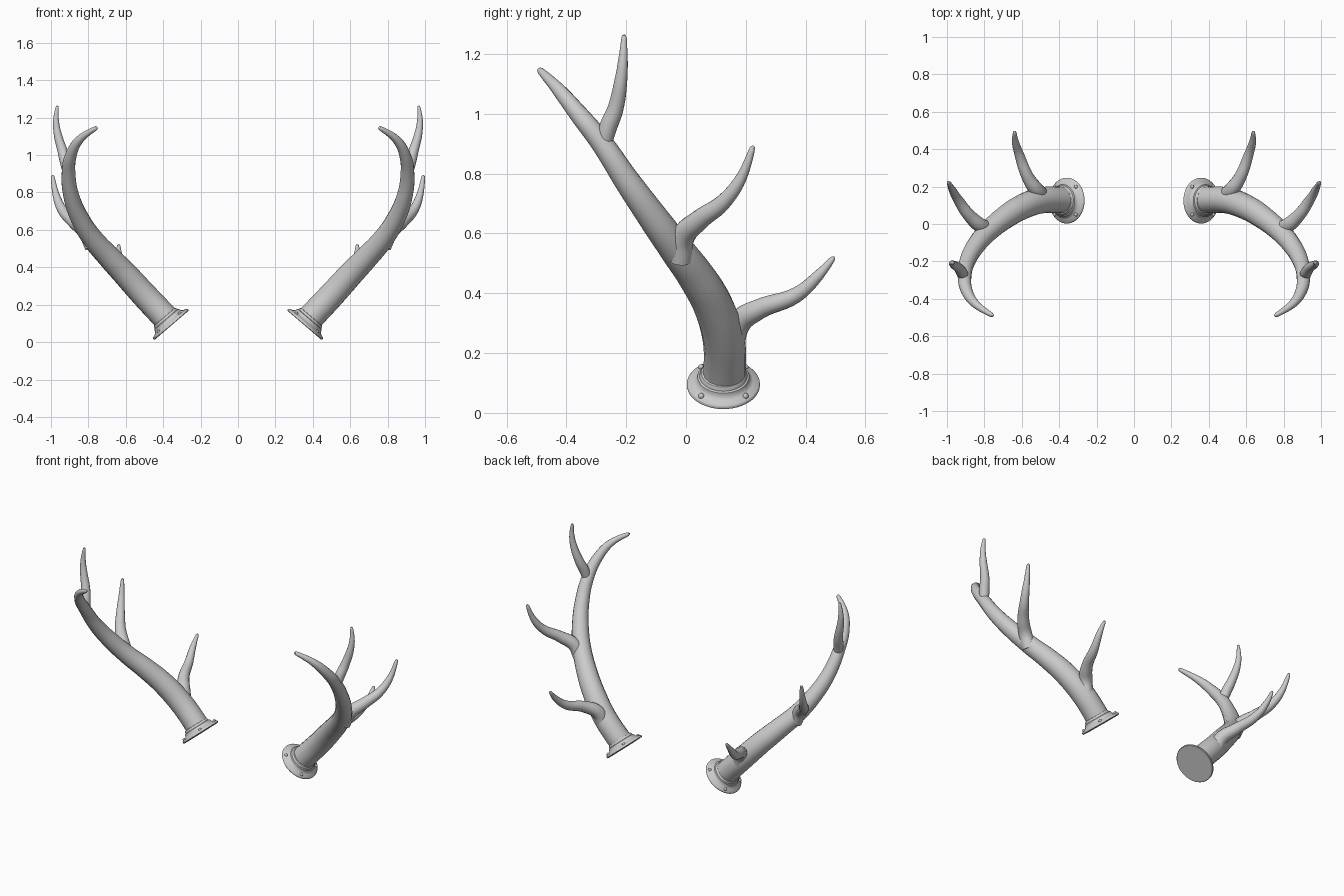
import bpy, bmesh, math
from mathutils import Vector, Matrix

if "Cube" in bpy.data.objects:
    bpy.data.objects.remove(bpy.data.objects["Cube"])


def finish(ob):
    # mirror across x = 0 and shade smooth
    m = ob.modifiers.new("mirror", 'MIRROR')
    m.use_clip = False
    bpy.ops.object.select_all(action='DESELECT')
    ob.select_set(True)
    bpy.context.view_layer.objects.active = ob
    bpy.ops.object.shade_smooth_by_angle(angle=math.radians(40))


def horn(name, pts):
    # tapered tube through (x, y, z, radius) points with a rounded tip
    p, q = Vector(pts[-1][:3]), Vector(pts[-2][:3])
    d, r = (p - q).normalized(), pts[-1][3]
    pts = pts + [(*(p + d * r * 0.6), r * 0.75), (*(p + d * r), r * 0.15)]
    cu = bpy.data.curves.new(name, 'CURVE')
    cu.dimensions = '3D'
    cu.bevel_depth = 1.0
    cu.bevel_resolution = 6
    cu.resolution_u = 6
    cu.use_fill_caps = True
    sp = cu.splines.new('BEZIER')
    sp.radius_interpolation = 'CARDINAL'
    sp.bezier_points.add(len(pts) - 1)
    for b, v in zip(sp.bezier_points, pts):
        b.co = v[:3]
        b.radius = v[3]
        b.handle_left_type = b.handle_right_type = 'AUTO'
    tmp = bpy.data.objects.new(name + "_curve", cu)
    bpy.context.collection.objects.link(tmp)
    bpy.context.view_layer.update()
    dg = bpy.context.evaluated_depsgraph_get()
    me = bpy.data.meshes.new_from_object(tmp.evaluated_get(dg))
    bpy.data.objects.remove(tmp)
    ob = bpy.data.objects.new(name, me)
    bpy.context.collection.objects.link(ob)
    finish(ob)


# main beam
horn("main_beam", [
    (.36, .125, .10, .072), (.42, .13, .165, .071), (.50, .125, .25, .070),
    (.60, .09, .36, .067), (.69, .035, .455, .062), (.775, -.035, .55, .056),
    (.845, -.115, .66, .050), (.891, -.20, .78, .043), (.906, -.28, .90, .037),
    (.893, -.36, 1.0, .031), (.845, -.43, 1.085, .022), (.760, -.487, 1.144, .011)])

# tines
horn("lower_tine", [
    (.49, .15, .215, .042), (.515, .175, .298, .041), (.565, .245, .347, .034),
    (.613, .37, .395, .026), (.635, .445, .462, .018), (.638, .490, .515, .009)])
horn("middle_tine", [
    (.78, -.02, .51, .040), (.815, -.012, .585, .040), (.88, .045, .645, .034),
    (.938, .125, .705, .027), (.972, .184, .785, .019), (.991, .222, .885, .009)])
horn("upper_tine", [
    (.908, -.275, .895, .026), (.919, -.262, .95, .030), (.937, -.236, 1.017, .027),
    (.965, -.217, 1.117, .021), (.973, -.210, 1.19, .015), (.967, -.207, 1.257, .008)])

# base plate frame: tilted disc axis
axis = Vector((.65, 0, .76)).normalized()
frame = Matrix.Translation((.355, .125, .09)) @ axis.to_track_quat('Z', 'Y').to_matrix().to_4x4()

# flared mounting collar, lathed
profile = [(0, 0), (.119, 0), (.122, .003), (.122, .010), (.118, .015), (.100, .021),
           (.091, .028), (.088, .036), (.086, .042), (.080, .045), (.078, .052),
           (.074, .058), (.066, .060)]
bm = bmesh.new()
vs = [bm.verts.new((r, 0, z)) for r, z in profile]
es = [bm.edges.new(e) for e in zip(vs, vs[1:])]
bmesh.ops.spin(bm, geom=vs + es, cent=(0, 0, 0), axis=(0, 0, 1), angle=math.tau, steps=48)
bmesh.ops.remove_doubles(bm, verts=bm.verts, dist=1e-5)
bmesh.ops.recalc_face_normals(bm, faces=bm.faces)
bm.transform(frame)
me = bpy.data.meshes.new("mounting_collar")
bm.to_mesh(me)
bm.free()
ob = bpy.data.objects.new("mounting_collar", me)
bpy.context.collection.objects.link(ob)
finish(ob)

# four domed screws on the flange
bm = bmesh.new()
for i in range(4):
    a = math.radians(45 + 90 * i)
    loc = Matrix.Translation((.105 * math.cos(a), .105 * math.sin(a), .019))
    bmesh.ops.create_uvsphere(bm, u_segments=16, v_segments=8, radius=.010, matrix=frame @ loc)
me = bpy.data.meshes.new("screws")
bm.to_mesh(me)
bm.free()
ob = bpy.data.objects.new("screws", me)
bpy.context.collection.objects.link(ob)
finish(ob)
